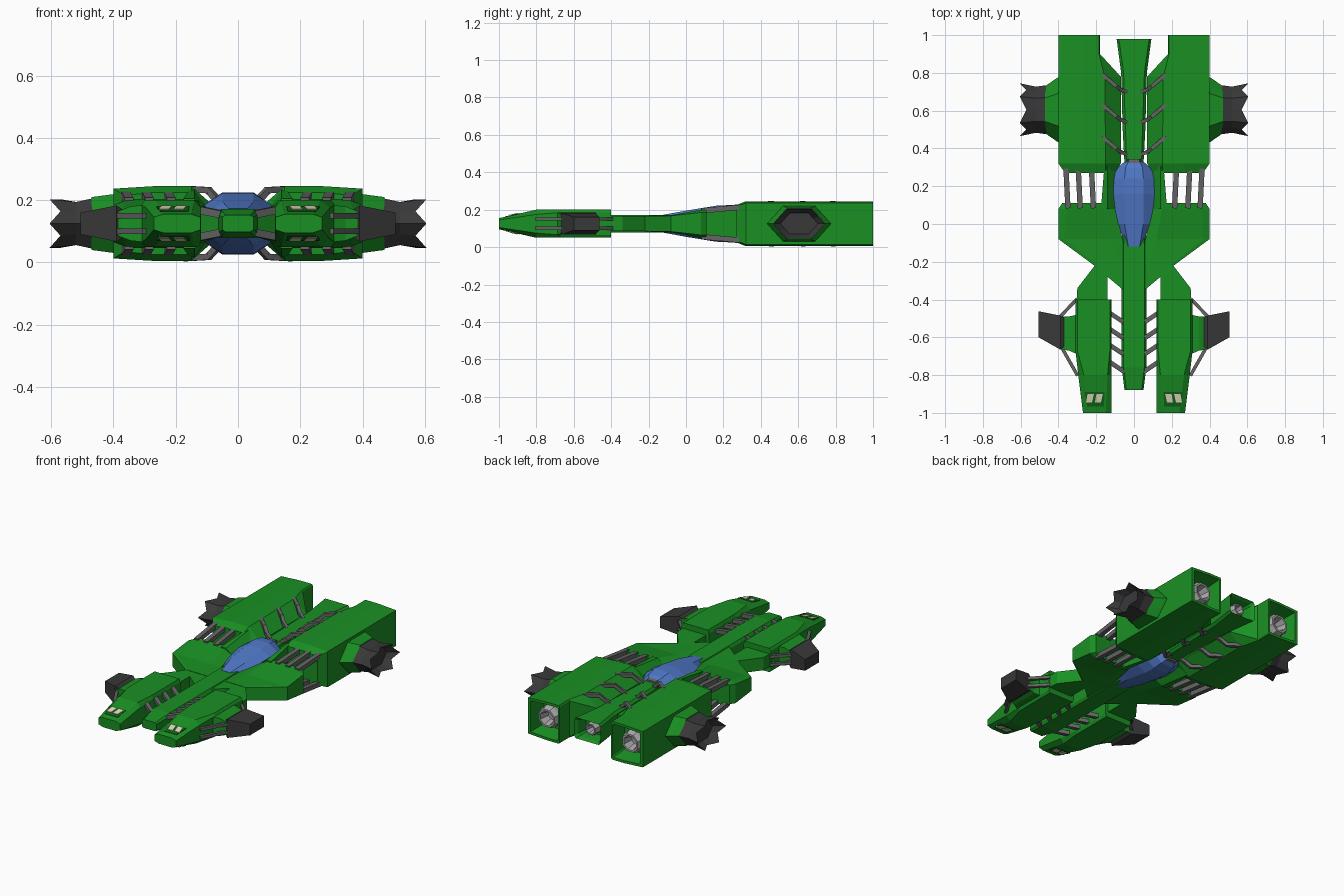
import bpy, bmesh
from math import sin, cos, pi
from mathutils import Vector, Matrix

if "Cube" in bpy.data.objects:
    bpy.data.objects.remove(bpy.data.objects["Cube"])

ZC = 0.125  # the ship is symmetric above and below this height


def material(name, rgb):
    m = bpy.data.materials.new(name)
    m.diffuse_color = (*rgb, 1)
    m.use_nodes = True
    m.node_tree.nodes["Principled BSDF"].inputs["Base Color"].default_value = m.diffuse_color
    return m


GREEN = material("green", (0.01, 0.28, 0.017))
DEEP = material("deep_green", (0.006, 0.13, 0.01))
BLUE = material("blue", (0.08, 0.19, 0.58))
DARK = material("charcoal", (0.04, 0.04, 0.042))
PIPE = material("pipe_grey", (0.13, 0.13, 0.13))
STEEL = material("steel", (0.4, 0.4, 0.4))
LIGHT = material("lamp", (0.75, 0.7, 0.5))

mid = bpy.data.objects.new("mirror_centre", None)
mid.location = (0, 0, ZC)
mid.hide_render = True
bpy.context.collection.objects.link(mid)


def finish(name, bm, mat, mx=False, mz=False):
    bmesh.ops.recalc_face_normals(bm, faces=bm.faces)
    me = bpy.data.meshes.new(name)
    bm.to_mesh(me)
    bm.free()
    me.materials.append(mat)
    ob = bpy.data.objects.new(name, me)
    bpy.context.collection.objects.link(ob)
    if mx or mz:
        mod = ob.modifiers.new("mirror", 'MIRROR')
        mod.mirror_object = mid
        mod.use_axis = (mx, False, mz)
        mod.use_mirror_merge = False
    return ob


def loft(name, rings, mat, mx=False, mz=False):
    """Skin a closed body through rings of equal point count."""
    bm = bmesh.new()
    vs = [[bm.verts.new(p) for p in r] for r in rings]
    n = len(rings[0])
    for a, b in zip(vs, vs[1:]):
        for i in range(n):
            j = (i + 1) % n
            bm.faces.new((a[i], a[j], b[j], b[i]))
    bm.faces.new(vs[0])
    bm.faces.new(vs[-1])
    return finish(name, bm, mat, mx, mz)


def sec(y, *pts):
    """Cross-section at y: (x, half height) points, reflected downwards."""
    return [(x, y, ZC + h) for x, h in pts] + [(x, y, ZC - h) for x, h in reversed(pts)]


def sym(y, w, hw, t, ht):
    """Eight-sided cross-section centred on x = 0."""
    return sec(y, (-w, hw), (-t, ht), (t, ht), (w, hw))


def shrink(ring, f, y):
    c = sum((Vector(p) for p in ring), Vector()) / len(ring)
    return [(c.x + (p[0] - c.x) * f, y, c.z + (p[2] - c.z) * f) for p in ring]


def xrect(x, y0, y1, h):
    return [(x, y0, ZC + h), (x, y1, ZC + h), (x, y1, ZC - h), (x, y0, ZC - h)]


def beams(name, segs, w, mat, mz=True):
    """Square bars between point pairs."""
    bm = bmesh.new()
    for p, q in segs:
        p, q = Vector(p), Vector(q)
        d = q - p
        m = (Matrix.Translation((p + q) / 2) @ d.to_track_quat('Z', 'Y').to_matrix().to_4x4()
             @ Matrix.Diagonal((w, w, d.length + w * 0.4, 1)))
        bmesh.ops.create_cube(bm, size=1, matrix=m)
    return finish(name, bm, mat, True, mz)


# Rear engine hulls with hollow tails
tail = sec(1, (.18, .112), (.185, .12), (.27, .12), (.4, .112))
loft("engine_hull", [
    shrink(tail, .7, .9), shrink(tail, .87, 1), tail,
    sec(.9, (.18, .112), (.185, .12), (.27, .12), (.4, .112)),
    sec(.78, (.07, .05), (.155, .12), (.27, .12), (.4, .112)),
    sec(.32, (.07, .05), (.15, .12), (.27, .12), (.4, .112)),
    sec(.27, (.1, .05), (.15, .1), (.27, .1), (.365, .09))], GREEN, True)

# Inner columns joining the hulls to the front deck
loft("shoulder_column", [
    sec(.33, (.1, .06), (.14, .11), (.155, .11)),
    sec(.08, (.1, .05), (.14, .08), (.175, .08))], GREEN, True)

# Front deck and its arms to the front pods
loft("front_deck", [
    sec(.11, (.12, .05), (.16, .078), (.35, .078), (.38, .06)),
    sec(.08, (.1, .05), (.15, .074), (.36, .074), (.4, .06)),
    sec(-.08, (.06, .042), (.12, .046), (.37, .046), (.4, .042)),
    sec(-.22, (.05, .04), (.08, .042), (.19, .042), (.21, .04))], GREEN, True)
arm = [(.05, -.2), (.2, -.21), (.3, -.34), (.305, -.42), (.14, -.42), (.14, -.28), (.05, -.355)]
loft("pod_arm", [[(x, y, ZC + s * .04) for x, y in arm] for s in (1, -1)], GREEN, True)

# Central spine, front and rear
loft("front_spine", [
    sym(.1, .055, .025, .045, .045), sym(-.12, .065, .03, .055, .046),
    sym(-.76, .065, .03, .055, .046), sym(-.88, .05, .02, .04, .027)], GREEN)
st = sym(.98, .092, .05, .08, .065)
loft("rear_spine", [
    shrink(st, .7, .9), shrink(st, .85, .96), st,
    sym(.8, .068, .05, .055, .065), sym(.5, .06, .05, .045, .065),
    sym(.22, .045, .05, .035, .065)], GREEN)

# Canopy, bulging above and below, and the vent behind it
loft("canopy", [
    sym(-.12, .04, .03, .03, .048), sym(0, .085, .045, .05, .07),
    sym(.16, .125, .05, .05, .096), sym(.24, .12, .05, .05, .1),
    sym(.3, .085, .05, .045, .09), sym(.33, .05, .045, .03, .075)], BLUE)
loft("canopy_vent", [sym(.28, .035, .07, .03, .085), sym(.345, .035, .06, .03, .075)], PIPE)

# Front pods
loft("front_pod", [
    sec(-.4, (.12, .055), (.128, .075), (.3, .075), (.31, .06)),
    sec(-.67, (.12, .055), (.128, .075), (.3, .075), (.31, .06)),
    sec(-.8, (.118, .05), (.14, .075), (.265, .075), (.295, .05)),
    sec(-1, (.12, .02), (.15, .03), (.24, .03), (.27, .02))], GREEN, True)


# Headlights on the sloping noses
def nose_plate(name, quad, lift, mat):
    rings = [[(x, y, ZC + .075 + (y + .8) * .225 + dz) for x, y in quad] for dz in (lift, -.01)]
    loft(name, rings, mat, True, True)


nose_plate("lamp_bed", [(.155, -.89), (.262, -.89), (.248, -.965), (.16, -.965)], .002, DEEP)
for i, x in enumerate((.165, .212)):
    nose_plate("headlight_%d" % (i + 1),
               [(x, -.9), (x + .034, -.9), (x + .042, -.945), (x + .01, -.945)], .005, LIGHT)

# Front outriggers: base, dark block and braces
loft("front_outrigger_base", [xrect(.3, -.69, -.48, .06), xrect(.345, -.67, -.49, .055),
                              xrect(.385, -.665, -.49, .04)], GREEN, True)
loft("front_outrigger_block", [xrect(.37, -.65, -.495, .045), xrect(.39, -.665, -.485, .058),
                               xrect(.505, -.6, -.462, .035)], DARK, True)
beams("outrigger_brace", [((.305, -.4, .15), (.39, -.49, .15)),
                          ((.3, -.8, .15), (.385, -.65, .15))], .018, PIPE)


# Rear outriggers: six-sided green base, flared dark thruster with pointed petals
def star(x, ry, rz, notch=0.0):
    out = []
    for i in range(12):
        k = 1 if i % 2 == 0 else .866
        a = i * pi / 6
        out.append((x - (notch if i % 2 else 0), .605 + ry * k * cos(a), ZC + rz * k * sin(a)))
    return out


loft("side_thruster_base", [star(.38, .175, .112), star(.405, .17, .108), star(.47, .125, .098)],
     GREEN, True)
loft("side_thruster", [star(.44, .125, .092), star(.46, .13, .095), star(.52, .122, .08),
                       star(.605, .14, .09, .035), star(.54, .1, .065)], DARK, True)


# Tail nozzles
def nozzle(name, x, r, y, mx):
    def ring(yy, rr):
        return [(x + rr * cos(pi / 8 + i * pi / 4), yy, ZC + rr * sin(pi / 8 + i * pi / 4))
                for i in range(8)]
    loft(name, [ring(y - .09, r * 1.2), ring(y - .03, r * 1.2), ring(y, r),
                ring(y, r * .8), ring(y - .06, r * .55)], STEEL, mx)


nozzle("main_nozzle", .29, .058, .97, True)
nozzle("centre_nozzle", 0, .036, .95, False)

# Grilles bridging the gap between hull and deck
beams("grille_bars", [((x + .01, .29, ZC + .088), (x, .09, ZC + .07))
                      for x in (.215, .285, .35)], .028, PIPE)

# Bent pipes between rear spine and hulls
segs = []
for y in (.70, .54, .37):
    a, b, c, d = ((.165, y + .09, .236), (.095, y + .03, .232), (.07, y + .012, .205),
                  (.04, y, .185))
    segs += [(a, b), (b, c), (c, d)]
beams("rear_pipe", segs, .02, PIPE)

# Short pipes between front spine and pods
beams("front_pipe", [((.13, y, .17), (.055, y - .05, .155)) for y in (-.47, -.555, -.64, -.73)],
      .024, PIPE)
